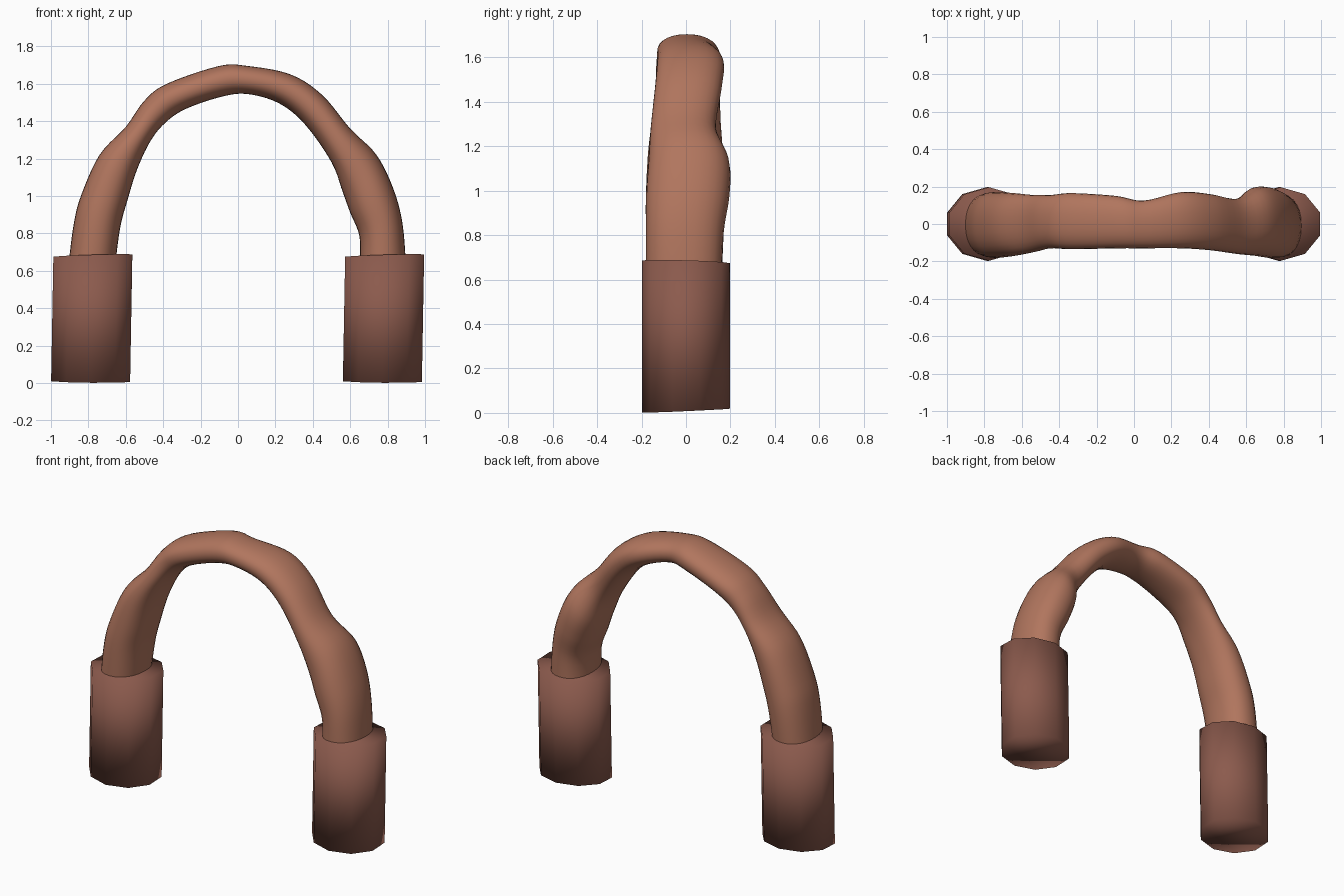
import bpy
import bmesh
from math import cos, sin, pi, copysign
from mathutils import Vector

default_cube = bpy.data.objects.get("Cube")
if default_cube:
    bpy.data.objects.remove(default_cube, do_unlink=True)


def make_material(name, colour):
    material = bpy.data.materials.new(name)
    material.use_nodes = True
    material.diffuse_color = (*colour, 1)
    shader = material.node_tree.nodes["Principled BSDF"]
    shader.inputs["Base Color"].default_value = (*colour, 1)
    return material


def loft(name, rings, material):
    """Skin a list of closed rings and cap both ends, smooth shaded."""
    bm = bmesh.new()
    loops = [[bm.verts.new(point) for point in ring] for ring in rings]
    for lower, upper in zip(loops, loops[1:]):
        for i in range(len(lower)):
            j = (i + 1) % len(lower)
            bm.faces.new((lower[i], lower[j], upper[j], upper[i]))
    bm.faces.new(loops[0][::-1])
    bm.faces.new(loops[-1])
    bmesh.ops.recalc_face_normals(bm, faces=bm.faces[:])
    for face in bm.faces:
        face.smooth = True
    mesh = bpy.data.meshes.new(name)
    bm.to_mesh(mesh)
    bm.free()
    mesh.materials.append(material)
    part = bpy.data.objects.new(name, mesh)
    bpy.context.collection.objects.link(part)
    return part


def catmull_rom(a, b, c, d, t):
    return [(2 * q + (r - p) * t + (2 * p - 5 * q + 4 * r - s) * t ** 2
             + (3 * q - p - 3 * r + s) * t ** 3) / 2
            for p, q, r, s in zip(a, b, c, d)]


def refine(stations, steps):
    """Pass a smooth curve through the hand-placed stations."""
    padded = [stations[0]] + stations + [stations[-1]]
    result = []
    for k in range(len(stations) - 1):
        result += [catmull_rom(*padded[k:k + 4], i / steps)
                   for i in range(steps)]
    return result + [stations[-1]]


def soft_power(value, exponent):
    return copysign(abs(value) ** exponent, value)


def section(station, sides=28):
    """Rounded cross-section between outer edge, inner edge, front and back."""
    ox, oz, ix, iz, front, back = [value / 100 for value in station]
    outer, inner = Vector((ox, 0, oz)), Vector((ix, 0, iz))
    middle = (outer + inner) / 2 + Vector((0, (front + back) / 2, 0))
    across, depth = (outer - inner) / 2, Vector((0, (back - front) / 2, 0))
    ring = []
    for i in range(sides):
        angle = 2 * pi * i / sides
        ring.append(middle + across * soft_power(cos(angle), 0.9)
                    + depth * soft_power(sin(angle), 0.9))
    return ring


clay = make_material("light clay brown", (0.44, 0.18, 0.112))
bark = make_material("dark clay brown", (0.26, 0.103, 0.074))

# Uneven arch: outer x, z, inner x, z, front y, back y in hundredths
arch_stations = [
    (-91, 60, -66, 60, -17, 16),
    (-88, 84, -63, 83, -18, 17),
    (-84, 100, -59, 98, -18, 17),
    (-74, 122, -54, 114, -17, 16.5),
    (-60, 137, -47, 129, -15, 15.5),
    (-50, 151, -39, 139, -13, 15.5),
    (-38, 160, -28, 146.5, -13.5, 16.5),
    (-10, 169.5, -9, 153, -13, 15),
    (5, 169.5, 5, 154.5, -13, 12.5),
    (28, 165, 22, 149.5, -13, 17),
    (45, 154, 36, 138, -14, 16),
    (60, 136, 50, 118, -16, 13.5),
    (74, 122, 56, 102, -17, 19.5),
    (83, 104, 60, 91, -18, 19.5),
    (88, 85, 65, 78, -18, 17),
    (90, 60, 65, 60, -18, 16),
]
loft("arch", [section(s) for s in refine(arch_stations, 5)], clay)


def sleeve_ring(centre_x, base_z, lean, tilt_x, tilt_y):
    """Ten-sided ring with a slightly slanted plane."""
    ring = []
    for i in range(10):
        angle = pi / 10 + 2 * pi * i / 10
        dx, dy = 0.222 * cos(angle), 0.197 * sin(angle)
        ring.append((centre_x + lean + dx, dy,
                     base_z + tilt_x * dx + tilt_y * dy))
    return ring


# Leaning sleeves around the two feet of the arch
for name, x in (("right_sleeve", -0.782), ("left_sleeve", 0.778)):
    loft(name, [sleeve_ring(x, 0.01, -0.006, -0.01, 0.045),
                sleeve_ring(x, 0.68, 0.006, 0.03, -0.03)], bark)
